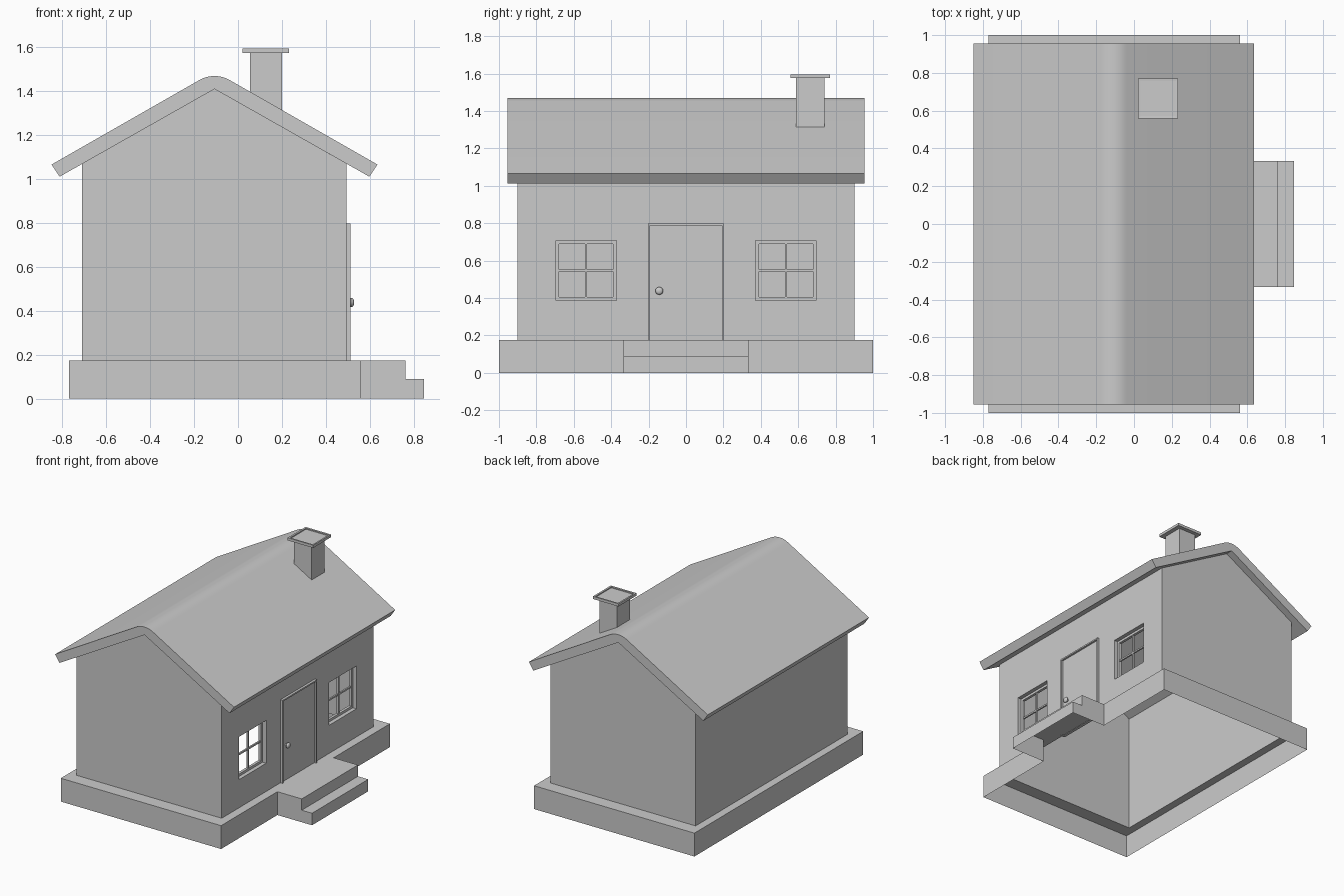
import bpy, bmesh, math
from mathutils import Matrix

if "Cube" in bpy.data.objects:
    bpy.data.objects.remove(bpy.data.objects["Cube"])

RX = -0.107                      # ridge x
X0, X1, WY = -0.71, 0.495, 0.90  # wall extents
BX0, BX1, BY, BH = -0.77, 0.56, 1.0, 0.175
SY = 0.333                       # half width of steps
SLOPE = 0.566


def sheet(name, polys):
    """Mesh from a list of polygons, welded, normals made consistent."""
    bm = bmesh.new()
    for p in polys:
        bm.faces.new([bm.verts.new(c) for c in p])
    bmesh.ops.remove_doubles(bm, verts=bm.verts, dist=1e-5)
    bmesh.ops.recalc_face_normals(bm, faces=bm.faces)
    return finish(name, bm)


def finish(name, bm):
    me = bpy.data.meshes.new(name)
    bm.to_mesh(me)
    bm.free()
    ob = bpy.data.objects.new(name, me)
    bpy.context.collection.objects.link(ob)
    return ob


def smooth(ob, deg):
    bpy.ops.object.select_all(action='DESELECT')
    ob.select_set(True)
    bpy.context.view_layer.objects.active = ob
    bpy.ops.object.shade_smooth_by_angle(angle=math.radians(deg))


def box_polys(x0, x1, y0, y1, z0, z1):
    a = [(x0, y0), (x1, y0), (x1, y1), (x0, y1)]
    lo, hi = [(x, y, z0) for x, y in a], [(x, y, z1) for x, y in a]
    return [lo[::-1], hi] + [[lo[i], lo[(i + 1) % 4], hi[(i + 1) % 4], hi[i]] for i in range(4)]


def box(name, *d):
    return sheet(name, box_polys(*d))


def flat(x0, x1, y0, y1, z):
    return [(x0, y0, z), (x1, y0, z), (x1, y1, z), (x0, y1, z)]


def upright(a, b, z0, z1):
    return [(*a, z0), (*b, z0), (*b, z1), (*a, z1)]


# Foundation: hollow skirt with a ledge around the walls, open to the steps
path = [(BX1, SY), (BX1, BY), (BX0, BY), (BX0, -BY), (BX1, -BY), (BX1, -SY)]
polys = [upright(a, b, 0, BH) for a, b in zip(path, path[1:])]
polys += [flat(BX0, BX1, -BY, -WY, BH), flat(BX0, BX1, WY, BY, BH),
          flat(BX0, X0, -WY, WY, BH), flat(X1, BX1, -WY, WY, BH)]
sheet("foundation", polys)

# Steps: hollow, open underneath
prof = [(BX1, BH), (0.762, BH), (0.762, 0.09), (0.847, 0.09), (0.847, 0)]
polys = [[(*a[:1], -SY, a[1]), (b[0], -SY, b[1]), (b[0], SY, b[1]), (a[0], SY, a[1])]
         for a, b in zip(prof, prof[1:])]
polys += [[(x, y, z) for x, z in prof + [(BX1, 0)]] for y in (-SY, SY)]
sheet("front_steps", polys)

# Walls: single shell with two window openings and their reveals
APEX = 1.41
top = APEX - SLOPE * (X1 - RX)
WC, WH, WZ0, WZ1, DEPTH = 0.534, 0.162, 0.386, 0.707, 0.05
polys = [[(X0, y, BH), (X1, y, BH), (X1, y, WZ0), (X1, y, WZ1), (X1, y, top),
          (RX, y, APEX), (X0, y, top)] for y in (-WY, WY)]
polys.append(upright((X0, WY), (X0, -WY), BH, top))
ys = [-WY, -WC - WH, -WC + WH, WC - WH, WC + WH, WY]
zs = [BH, WZ0, WZ1, top]
for i in range(5):
    for j in range(3):
        if j == 1 and i in (1, 3):
            continue
        polys.append(upright((X1, ys[i]), (X1, ys[i + 1]), zs[j], zs[j + 1]))
for c in (-WC, WC):
    y0, y1, xi = c - WH, c + WH, X1 - DEPTH
    polys += [upright((xi, y), (X1, y), WZ0, WZ1) for y in (y0, y1)]
    polys += [flat(xi, X1, y0, y1, z) for z in (WZ0, WZ1)]
sheet("walls", polys)

# Window frames with cross bars
for label, c in (("left", -WC), ("right", WC)):
    xa, xb, f, m = X1 - DEPTH, X1 - DEPTH + 0.02, 0.018, 0.006
    y0, y1, zc = c - WH, c + WH, (WZ0 + WZ1) / 2
    parts = [(xa, xb, y0, y0 + f, WZ0, WZ1), (xa, xb, y1 - f, y1, WZ0, WZ1),
             (xa, xb, y0 + f, y1 - f, WZ0, WZ0 + f), (xa, xb, y0 + f, y1 - f, WZ1 - f, WZ1),
             (xa + .003, xb - .003, c - m, c + m, WZ0 + f, WZ1 - f),
             (xa + .004, xb - .004, y0 + f, y1 - f, zc - m, zc + m)]
    bm = bmesh.new()
    for p in parts:
        for q in box_polys(*p):
            bm.faces.new([bm.verts.new(v) for v in q])
    bmesh.ops.remove_doubles(bm, verts=bm.verts, dist=1e-5)
    finish(label + "_window_frame", bm)

# Door panel and casing
DH, DT, FW = 0.204, 0.798, 0.011
box("door", X1 - 0.02, X1 + 0.003, -DH + FW, DH - FW, BH - 0.003, DT - FW)
for label, s in (("left", -1), ("right", 1)):
    a, b = sorted((s * DH, s * (DH - FW)))
    box("door_jamb_" + label, X1 - 0.02, 0.513, a, b, BH - 0.003, DT)
box("door_head", X1 - 0.02, 0.513, -DH + FW, DH - FW, DT - FW, DT)

# Door knob, turned from a profile
prof = [(0.0, 0.497), (0.009, 0.497), (0.009, 0.507), (0.018, 0.509),
        (0.021, 0.515), (0.019, 0.522), (0.012, 0.527), (0.0, 0.528)]
bm = bmesh.new()
vs = [bm.verts.new((x, -0.143 + r, 0.438)) for r, x in prof]
es = [bm.edges.new(p) for p in zip(vs, vs[1:])]
bmesh.ops.spin(bm, geom=vs + es, cent=(0, -0.143, 0.438), axis=(1, 0, 0),
               angle=2 * math.pi, steps=20)
bmesh.ops.remove_doubles(bm, verts=bm.verts, dist=1e-5)
bmesh.ops.recalc_face_normals(bm, faces=bm.faces)
smooth(finish("door_knob", bm), 40)

# Roof: slab profile with a rounded ridge, extruded along y
R, RY = 0.14, 0.955
ang = math.atan(SLOPE)
arc = [(RX + R * math.sin(t), 1.469 - R + R * math.cos(t))
       for t in (ang * (1 - 2 * i / 10) for i in range(11))]
prof = ([(RX - 0.705, 1.011), (RX, APEX), (RX + 0.705, 1.011), (RX + 0.742, 1.066)]
        + arc + [(RX - 0.742, 1.066)])
n = len(prof)
polys = [[(x, -RY, z) for x, z in prof], [(x, RY, z) for x, z in prof]]
for i in range(n):
    a, b = prof[i], prof[(i + 1) % n]
    polys.append([(a[0], -RY, a[1]), (b[0], -RY, b[1]), (b[0], RY, b[1]), (a[0], RY, a[1])])
smooth(sheet("roof", polys), 25)

# Chimney shaft and cap with a shallow recess in its top
CX, CY = 0.127, 0.664
box("chimney", CX - 0.073, CX + 0.073, CY - 0.077, CY + 0.077, 1.31, 1.578)
bm = bmesh.new()
bmesh.ops.create_cube(bm, size=1, matrix=Matrix.Translation((CX, CY, 1.585))
                      @ Matrix.Diagonal((0.212, 0.212, 0.02, 1)))
cap_top = max(bm.faces, key=lambda f: f.calc_center_median().z)
bmesh.ops.inset_region(bm, faces=[cap_top], thickness=0.018)
bmesh.ops.translate(bm, verts=cap_top.verts, vec=(0, 0, -0.001))
ext = bmesh.ops.extrude_discrete_faces(bm, faces=[cap_top])["faces"][0]
bmesh.ops.translate(bm, verts=ext.verts, vec=(0, 0, -0.008))
finish("chimney_cap", bm)
